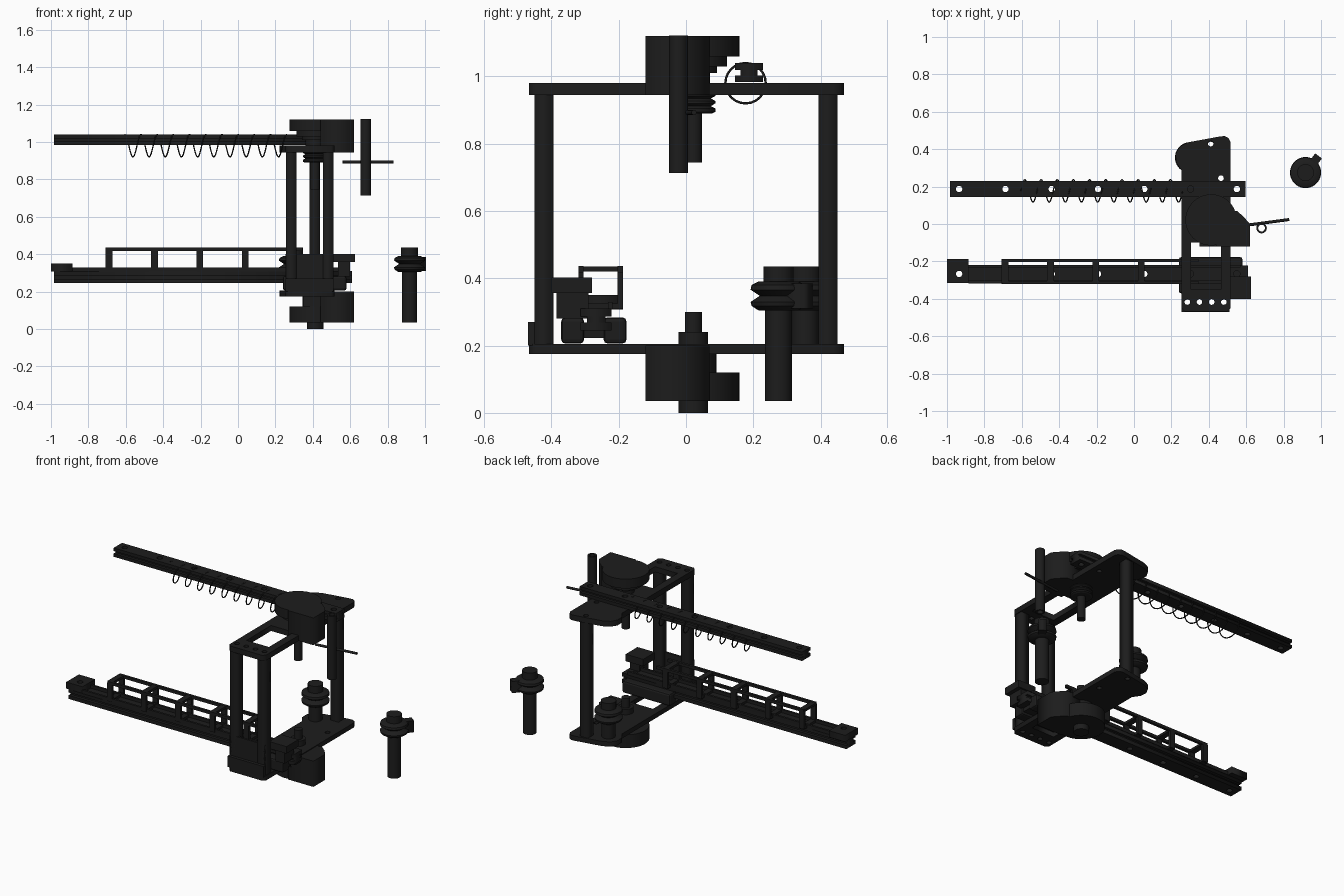
import bpy, bmesh, math
from mathutils import Vector

if "Cube" in bpy.data.objects:
    bpy.data.objects.remove(bpy.data.objects["Cube"])

mat = bpy.data.materials.new("black")
mat.diffuse_color = (0.012, 0.012, 0.012, 1)
mat.use_nodes = True
mat.node_tree.nodes["Principled BSDF"].inputs["Base Color"].default_value = mat.diffuse_color


def add(name, mesh):
    mesh.materials.clear()
    mesh.materials.append(mat)
    ob = bpy.data.objects.new(name, mesh)
    bpy.context.collection.objects.link(ob)
    return ob


def circle(x, y, r, n=24):
    return [(x + r * math.cos(2 * math.pi * i / n), y + r * math.sin(2 * math.pi * i / n)) for i in range(n)]


def rect(x0, x1, y0, y1):
    return [(x0, y0), (x1, y0), (x1, y1), (x0, y1)]


def from_curve(name, cu):
    tmp = bpy.data.objects.new("tmp", cu)
    bpy.context.collection.objects.link(tmp)
    dg = bpy.context.evaluated_depsgraph_get()
    mesh = bpy.data.meshes.new_from_object(tmp.evaluated_get(dg))
    bpy.data.objects.remove(tmp)
    return add(name, mesh)


def slab(name, loops, z0, z1):
    """Outline plus holes, extruded along z."""
    cu = bpy.data.curves.new(name, 'CURVE')
    cu.dimensions = '2D'
    cu.fill_mode = 'BOTH'
    cu.extrude = (z1 - z0) / 2
    for pts in loops:
        s = cu.splines.new('POLY')
        s.points.add(len(pts) - 1)
        for p, c in zip(s.points, pts):
            p.co = (c[0], c[1], 0, 1)
        s.use_cyclic_u = True
    ob = from_curve(name, cu)
    ob.location.z = (z0 + z1) / 2
    return ob


def wire(name, pts, r):
    cu = bpy.data.curves.new(name, 'CURVE')
    cu.dimensions = '3D'
    cu.bevel_depth = r
    cu.bevel_resolution = 2
    cu.use_fill_caps = True
    s = cu.splines.new('POLY')
    s.points.add(len(pts) - 1)
    for p, c in zip(s.points, pts):
        p.co = (*c, 1)
    return from_curve(name, cu)


def box(name, x0, x1, y0, y1, z0, z1):
    bm = bmesh.new()
    bmesh.ops.create_cube(bm, size=1)
    for v in bm.verts:
        v.co = ((x0 + x1) / 2 + v.co.x * (x1 - x0), (y0 + y1) / 2 + v.co.y * (y1 - y0), (z0 + z1) / 2 + v.co.z * (z1 - z0))
    me = bpy.data.meshes.new(name)
    bm.to_mesh(me)
    bm.free()
    return add(name, me)


def lathe(name, x, y, prof, n=40):
    """Profile of (radius, z) spun about a vertical axis, capped."""
    bm = bmesh.new()
    rings = [[bm.verts.new((*p, z)) for p in circle(x, y, r, n)] for r, z in prof]
    for a, b in zip(rings, rings[1:]):
        for i in range(n):
            bm.faces.new((a[i], a[(i + 1) % n], b[(i + 1) % n], b[i]))
    bm.faces.new(rings[0])
    bm.faces.new(rings[-1])
    bmesh.ops.recalc_face_normals(bm, faces=bm.faces)
    for f in bm.faces:
        f.smooth = len(f.verts) == 4
    for e in bm.edges:
        e.smooth = e.calc_face_angle(0) < 0.6
    me = bpy.data.meshes.new(name)
    bm.to_mesh(me)
    bm.free()
    return add(name, me)


# top and bottom plates with window and post holes
outline = [(.255, -.45), (.27, -.467), (.5, -.467), (.515, -.45), (.515, .44), (.505, .46), (.485, .47), (.46, .468),
           (.29, .437), (.245, .415), (.222, .375), (.225, .33), (.255, .285)]
holes = [circle(x, -.417, .015) for x in (.285, .35, .415, .48)]
holes += [circle(.41, .43, .015), circle(.465, .245, .015), rect(.305, .465, -.35, -.1)]
for name, z0, z1 in (("bottom_plate", .175, .205), ("top_plate", .945, .98)):
    slab(name, [outline] + holes, z0, z1)

# hollow square posts
for name, x, y in (("front_left_post", .285, -.422), ("front_right_post", .482, -.422), ("back_post", .41, .422)):
    slab(name, [rect(x - .028, x + .028, y - .028, y + .028), circle(x, y, .018)], .2, .95)
box("front_panel", .255, .51, -.45, -.437, .2, .4)
box("front_lip", .255, .51, -.47, -.445, .2, .27)

# motors: stepped disc, side housing, shaft and hub
cx, cy = .412, .022
housing = [(.44, -.12), (.62, -.12), (.62, 0), (.585, .04), (.55, .07), (.44, .07)]
lathe("upper_motor_disc", cx, cy, [(.05, .97), (.05, 1.01), (.07, 1.01), (.07, 1.03), (.1, 1.03), (.1, 1.06),
                                   (.137, 1.06), (.137, 1.12)])
slab("upper_motor_housing", [housing], .945, 1.12)
lathe("lower_motor_disc", cx, cy, [(.137, .035), (.137, .12), (.068, .12), (.068, .176)])
slab("lower_motor_housing", [housing], .035, .2)
box("lower_motor_foot", .35, .5, -.12, .06, .12, .176)
lathe("lower_shaft", cx, cy, [(.044, 0), (.044, .24), (.025, .24), (.025, .3)])
lathe("upper_shaft", cx, cy, [(.025, .745), (.025, .98)])
lathe("upper_pulley", cx, cy, [(.055, .89), (.065, .895), (.065, .905), (.052, .912), (.065, .92), (.065, .927),
                               (.052, .935), (.065, .942), (.065, .95)])


# slotted rails: two drilled flanges around a narrow web
def rail(name, y, w, z0, z1, x0, x1, off=0):
    hs = [circle(-.935 + .2475 * i, y, .017) for i in range(7)]
    t = (z1 - z0) * .36
    slab(name + "_bottom", [rect(x0, x1, y - w, y + w)] + hs, z0, z0 + t)
    slab(name + "_web", [rect(x0, x1, y - w * .6, y + w * .6)] + hs, z0 + t, z1 - t)
    slab(name + "_top", [rect(x0, x1, y - w, y + w)] + hs, z1 - t, z1)


rail("upper_rail", .187, .042, .983, 1.04, -.985, .595)
rail("lower_rail", -.267, .046, .245, .31, -.985, .61)
slab("rail_end_block", [rect(-1, -.885, -.315, -.187), circle(-.935, -.267, .017)], .308, .35)
for i, y in enumerate((-.31, -.225)):
    box(f"rail_lip_{i}", -.885, .57, y - .007, y + .007, .308, .33)

# cable coil hanging around upper rail
pts = []
for i in range(10 * 24 + 1):
    a = 2 * math.pi * i / 24
    pts.append((-.605 + .0865 * i / 24, .177 + .06 * math.sin(a), .98 + .06 * math.cos(a)))
wire("cable_coil", pts, .0035)

# cage on lower rail
for i, y in enumerate((-.312, -.196)):
    box(f"cage_bar_{i}", -.705, .345, y - .008, y + .008, .418, .436)
    for k in range(5):
        x = -.69 + .243 * k
        box(f"cage_upright_{i}_{k}", x - .018, x + .018, y - .008, y + .008, .31, .425)
for k in range(5):
    x = -.69 + .243 * k
    box(f"cage_cross_{k}", x - .018, x + .018, -.312, -.196, .42, .435)
    box(f"cage_base_{k}", x - .018, x + .018, -.312, -.196, .309, .325)

# rail carriage and clamp
for i, y in enumerate((-.337, -.211)):
    o = box(f"carriage_side_{i}", .24, .58, y - .034, y + .034, .206, .284)
    b = o.modifiers.new("bevel", 'BEVEL')
    b.width, b.segments = .012, 2
box("carriage_bridge", .25, .57, -.34, -.21, .222, .266)
box("clamp_arm", .5, .625, -.4, -.28, .357, .402)
box("clamp_block", .535, .6, -.385, -.29, .28, .36)

# grooved spools on columns
groove = [(.06, .305), (.08, .318), (.083, .33), (.056, .348), (.083, .366), (.08, .38), (.06, .39),
          (.045, .39), (.045, .435)]
for name, x, y, z in (("free_spool", .917, .275, .035), ("back_spool", .302, .355, .2)):
    lathe(name, x, y, [(.04, z), (.04, .305)] + groove)
d = Vector((.6, .8))
n = Vector((-.8, .6))
c = Vector((.917, .275))
slab("free_spool_tab", [[tuple(c + d * a + n * b) for a, b in ((0, -.025), (.113, -.025), (.113, .02), (0, .02))]],
     .31, .385)

# loose vertical tube and tangent stick
slab("vertical_tube", [circle(.682, -.022, .028, 32), circle(.682, -.022, .018, 32)], .713, 1.122)
wire("stick", [(.56, -.012, .893), (.83, .024, .893)], .008)
